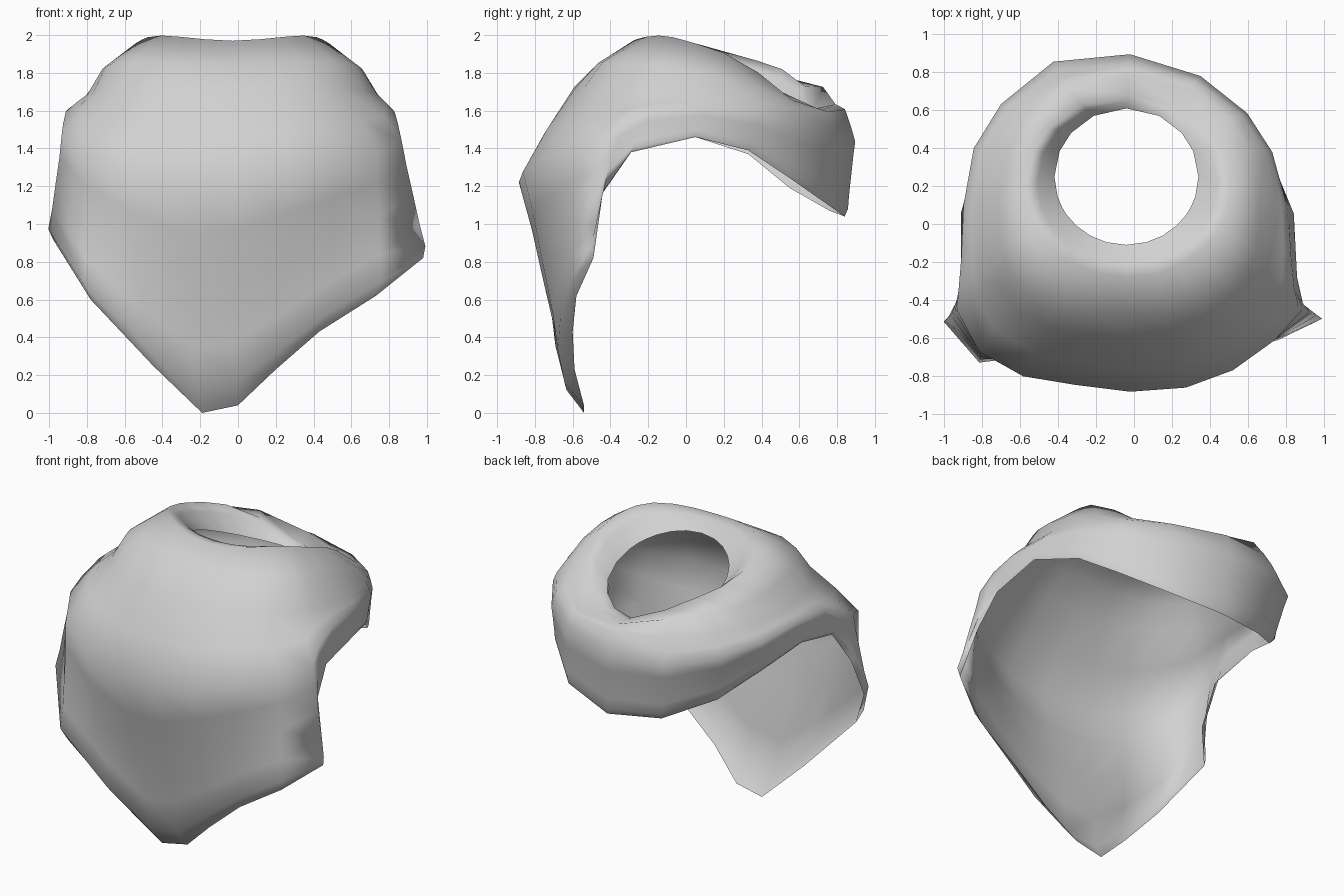
import bpy
import bmesh
from math import sin, cos, radians
from mathutils import Vector

default_cube = bpy.data.objects.get("Cube")
if default_cube:
    bpy.data.objects.remove(default_cube)

# Column directions, measured from the front towards +x, then mirrored
half = [0, 16, 30, 44, 56, 63, 73, 90, 112, 130, 153, 180]
angles = [radians(a) for a in half + [-a for a in half[-2:0:-1]]]

# Hanging lower edge: front point, left corner, left side, back, right side
hem = [
    (0, -.54, .04), (.2, -.59, .23), (.43, -.6, .43), (.73, -.58, .62),
    (.98, -.49, .82), (.88, -.44, 1.17), (.85, -.29, 1.38), (.84, .05, 1.46),
    (.72, .33, 1.39), (.59, .54, 1.25), (.36, .74, 1.11), (0, .84, 1.04),
    (-.35, .76, 1.07), (-.62, .55, 1.19), (-.82, .33, 1.37),
    (-.9, .05, 1.46), (-.89, -.29, 1.38), (-.92, -.45, 1.15),
    (-.98, -.5, .92), (-.78, -.7, .6), (-.45, -.62, .25), (-.19, -.54, 0),
]


def oval(angle, center_x, center_y, radius_x, radius_y):
    return center_x + radius_x * sin(angle), center_y - radius_y * cos(angle)


def lobe(angle, degrees, sharpness):
    """Falls from one to zero away from the given direction."""
    return max(0, cos(angle - radians(degrees))) ** sharpness


def neck_point(angle):
    x, y = oval(angle, -.04, .25, .38, .36)
    return Vector((x, y, 1.86 - .43 * y))


def crest_point(angle):
    # The collar dips at the front and collapses at the back
    x, y = oval(angle, -.03, .2, .54, .48)
    dip = .03 * lobe(angle, 0, 8) + .2 * lobe(angle, 160, 3)
    return Vector((x, y, min(2, 1.97 - .28 * y) - dip))


def shoulder_point(angle):
    x, y = oval(angle, -.03, .12, .78, .71)
    return Vector((x, y, 1.68 - .08 * y - .03 * lobe(angle, 160, 3)))


def column(angle, hem_point):
    """One strip of cloth from the neck opening down to the hem."""
    outward = Vector((sin(angle), -cos(angle), 0))
    up = Vector((0, 0, 1))
    front = lobe(angle, 0, 1)
    corner = sin(2 * angle) ** 2 if front else 0
    bunch = lobe(angle, 208, 4)
    neck, crest = neck_point(angle), crest_point(angle)
    shoulder = shoulder_point(angle) + outward * .07 * corner
    shoulder += (outward * .02 + up * .03) * bunch
    edge = Vector(hem_point)
    puff = .03 + .28 * front ** 1.8 + .04 * bunch
    if sin(angle) < -.3:
        puff += .03
    points = [neck, neck.lerp(crest, .6) + up * .015, crest]
    middle = crest.lerp(shoulder, .5) + outward * (.03 + .06 * corner)
    points += [middle + up * .04 * bunch, shoulder]
    # The cloth swells below the shoulder and curls in at the hem
    for amount, swell in ((.15, .55), (.3, 1), (.45, .8), (.62, .62),
                          (.8, .42), (.93, .32)):
        points.append(shoulder.lerp(edge, amount) + outward * puff * swell)
    points.append(edge)
    return points


# Join the strips into one open sheet
bm = bmesh.new()
strips = [[bm.verts.new(p) for p in column(a, h)] for a, h in zip(angles, hem)]
for here, beside in zip(strips, strips[1:] + strips[:1]):
    for row in range(len(here) - 1):
        bm.faces.new((here[row], here[row + 1], beside[row + 1], beside[row]))
mesh = bpy.data.meshes.new("neck_scarf")
bm.to_mesh(mesh)
bm.free()

scarf = bpy.data.objects.new("neck_scarf", mesh)
bpy.context.collection.objects.link(scarf)
for polygon in mesh.polygons:
    polygon.use_smooth = True

# Plain grey cloth
cloth = bpy.data.materials.new("light_grey_cloth")
cloth.use_nodes = True
grey = (.64, .64, .64, 1)
cloth.diffuse_color = grey
cloth.node_tree.nodes["Principled BSDF"].inputs["Base Color"].default_value = grey
mesh.materials.append(cloth)
